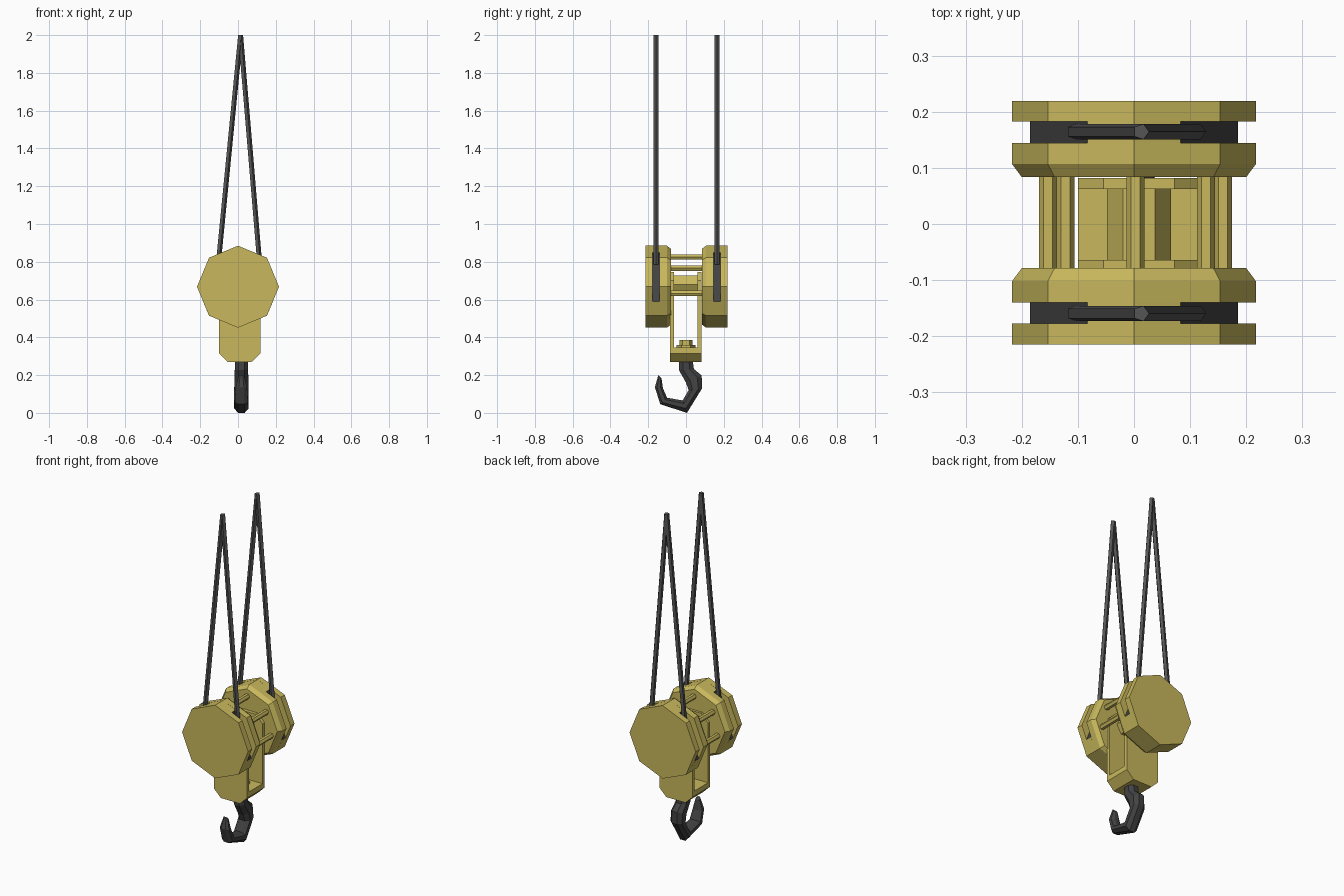
import bpy, bmesh, math
from mathutils import Vector

if "Cube" in bpy.data.objects:
    bpy.data.objects.remove(bpy.data.objects["Cube"])


def material(name, color):
    m = bpy.data.materials.new(name)
    m.diffuse_color = (*color, 1)
    m.use_nodes = True
    m.node_tree.nodes["Principled BSDF"].inputs["Base Color"].default_value = m.diffuse_color
    return m


YELLOW = material("yellow_paint", (0.58, 0.48, 0.11))
DARK = material("dark_steel", (0.055, 0.055, 0.055))
ROPE = material("rope_steel", (0.09, 0.09, 0.09))


def loft(name, rings, mat):
    """Skin a list of equal-length rings and cap both ends."""
    bm = bmesh.new()
    loops = [[bm.verts.new(p) for p in ring] for ring in rings]
    n = len(loops[0])
    for a, b in zip(loops, loops[1:]):
        for i in range(n):
            j = (i + 1) % n
            bm.faces.new((a[i], a[j], b[j], b[i]))
    bm.faces.new(loops[0][::-1])
    bm.faces.new(loops[-1])
    bmesh.ops.recalc_face_normals(bm, faces=bm.faces)
    me = bpy.data.meshes.new(name)
    bm.to_mesh(me)
    bm.free()
    me.materials.append(mat)
    ob = bpy.data.objects.new(name, me)
    bpy.context.collection.objects.link(ob)
    return ob


def prism_y(name, profile, y0, y1, mat):
    return loft(name, [[(x, y, z) for x, z in profile] for y in (y0, y1)], mat)


def ngon(n, r, cx, cz, phase=0.0):
    return [(cx + r * math.cos(phase + i * math.tau / n),
             cz + r * math.sin(phase + i * math.tau / n)) for i in range(n)]


# sheave housings, one on each side
CY, CZ, R = 0.0025, 0.668, 0.217
octagon = ngon(8, R, 0, CZ)
small = ngon(8, 0.2, 0, CZ)
k = R * math.sqrt(0.5)
for s, side in ((-1, "front"), (1, "back")):
    Y = lambda d: CY + s * d
    prism_y(side + "_outer_cover", octagon, Y(0.18), Y(0.217), YELLOW)
    loft(side + "_inner_cover",
         [[(x, Y(d), z) for x, z in prof]
          for d, prof in ((0.081, small), (0.104, octagon), (0.142, octagon))], YELLOW)
    # rim that closes the gap above and below the rope slots
    prism_y(side + "_top_rim", [(-0.083, 0.85), (0, CZ + R), (0.083, 0.85)],
            Y(0.142), Y(0.18), YELLOW)
    prism_y(side + "_bottom_rim",
            [(-0.185, 0.59), (-k, CZ - k), (0, CZ - R), (k, CZ - k), (0.185, 0.59)],
            Y(0.142), Y(0.18), YELLOW)
    prism_y(side + "_sheave", [(-0.083, 0.85), (-0.185, 0.59), (0.185, 0.59), (0.083, 0.85)],
            Y(0.142), Y(0.18), DARK)
    # pair of ropes meeting at the top
    for e, hand in ((-1, "left"), (1, "right")):
        yr = Y(0.162)
        rings = []
        for x, z in ((0.004 + e * 0.11, 0.785), (0.0125, 2.0)):
            rings.append([(x + a, yr + b, z) for a, b in ngon(5, 0.0145, 0, 0)])
        loft(f"{side}_{hand}_rope", rings, ROPE)

# tie rods between the housings
for i in range(5):
    a = math.radians(90 + (i - 2) * 360 / 7)
    rod = ngon(6, 0.016, 0.003 + 0.16 * math.cos(a), CZ + 0.157 * math.sin(a))
    prism_y(f"tie_rod_{i + 1}", rod, CY - 0.085, CY + 0.085, YELLOW)

# hanging frame: two side plates, bottom block and axle
FX, W, C = 0.009, 0.109, 0.063
plate = [(FX - W, 0.315), (FX - C, 0.27), (FX + C, 0.27), (FX + W, 0.315),
         (FX + W, 0.70), (FX + C, 0.745), (FX - C, 0.745), (FX - W, 0.70)]
prism_y("front_side_plate", plate, -0.084, -0.064, YELLOW)
prism_y("back_side_plate", plate, 0.062, 0.082, YELLOW)
prism_y("bottom_block", plate[:4] + [(FX + W, 0.345), (FX - W, 0.345)], -0.064, 0.062, YELLOW)
prism_y("axle", ngon(6, 0.057, FX, 0.679), -0.064, 0.062, YELLOW)

# hook nut and washer on the block
HX = 0.018
for name, r, z0, z1 in (("hook_washer", 0.05, 0.345, 0.36), ("hook_nut", 0.035, 0.36, 0.385)):
    loft(name, [[(HX + a, b, z) for a, b in ngon(6, r, 0, 0, math.pi / 6)]
                for z in (z0, z1)], YELLOW)

# hook: outer point, inner point (y, z) and half width of each section
sections = [
    ((0.035, 0.28), (-0.038, 0.28), 0.034),
    ((0.042, 0.232), (-0.038, 0.228), 0.035),
    ((0.083, 0.198), (0.000, 0.160), 0.037),
    ((0.085, 0.130), (0.014, 0.120), 0.038),
    ((0.005, 0.007), (-0.018, 0.066), 0.038),
    ((-0.136, 0.046), (-0.100, 0.080), 0.035),
    ((-0.165, 0.136), (-0.122, 0.130), 0.030),
    ((-0.146, 0.201), (-0.130, 0.184), 0.014),
]
rings = []
for outer, inner, w in sections:
    o, i = Vector(outer), Vector(inner)
    mid, half = (o + i) / 2, (o - i) / 2
    ring = []
    for u, v in ((1, 0.45), (0.45, 1), (-0.45, 1), (-1, 0.45),
                 (-1, -0.45), (-0.45, -1), (0.45, -1), (1, -0.45)):
        p = mid + half * u
        ring.append((HX + v * w, p.x, p.y))
    rings.append(ring)
loft("hook", rings, DARK)

# lowest hook point rests on the ground
low = min(v.co.z for v in bpy.data.objects["hook"].data.vertices)
for v in bpy.data.objects["hook"].data.vertices:
    if v.co.z < low + 0.001:
        v.co.z = 0.0
